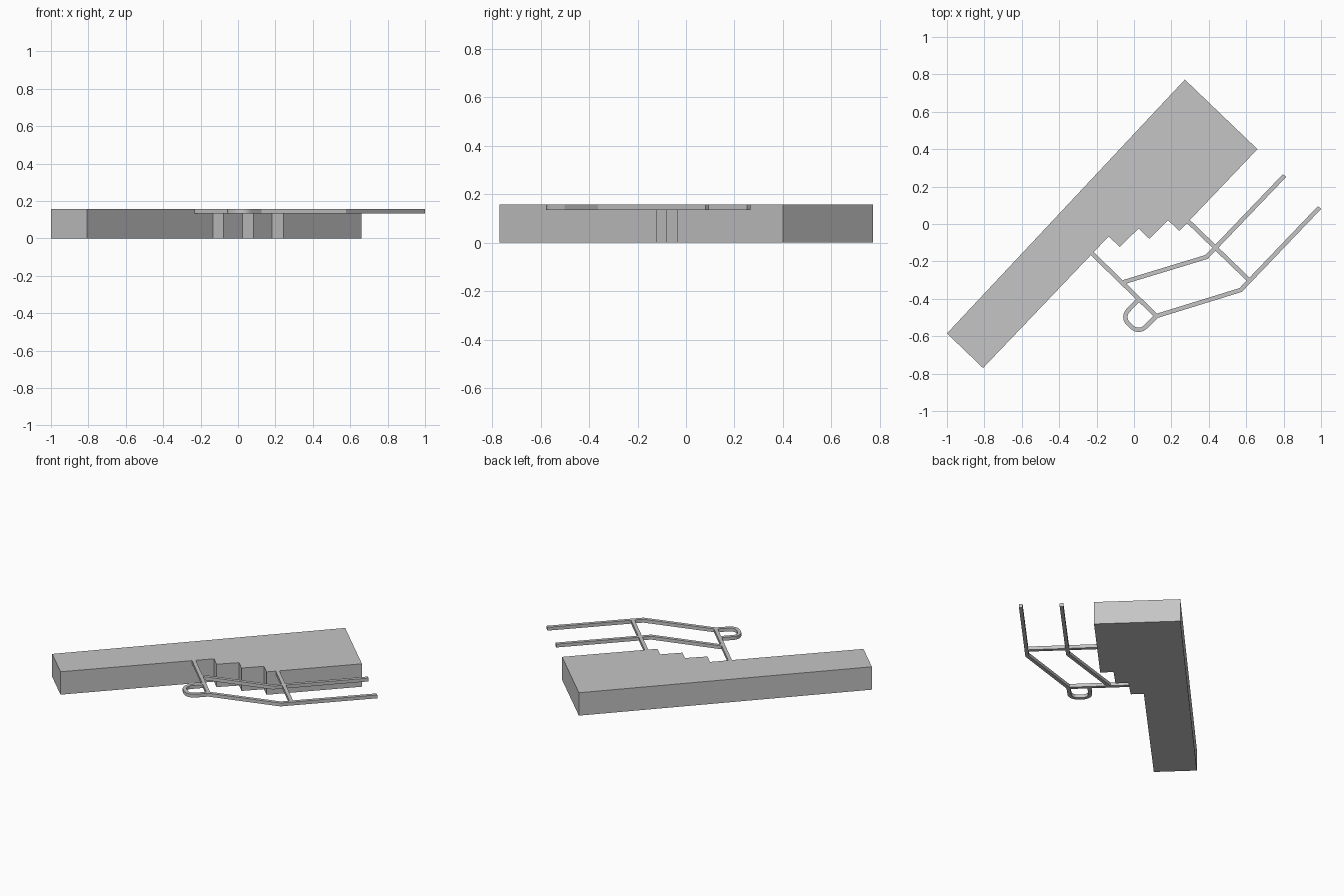
import bpy, bmesh
from math import cos, sin, pi
from mathutils import Vector

cube = bpy.data.objects.get("Cube")
if cube:
    bpy.data.objects.remove(cube)

TOP = 0.157
BAR = 0.023

grey = bpy.data.materials.new("mid_grey")
grey.use_nodes = True
COLOUR = (0.56, 0.56, 0.56, 1.0)
grey.diffuse_color = COLOUR
grey.node_tree.nodes["Principled BSDF"].inputs["Base Color"].default_value = COLOUR


def prism(name, outline, z0, z1):
    """Extrude a flat outline between two heights."""
    bm = bmesh.new()
    face = bm.faces.new([bm.verts.new((p[0], p[1], z0)) for p in outline])
    ext = bmesh.ops.extrude_face_region(bm, geom=[face])
    moved = [v for v in ext["geom"] if isinstance(v, bmesh.types.BMVert)]
    bmesh.ops.translate(bm, verts=moved, vec=(0, 0, z1 - z0))
    # Keep the underside closed
    if face.is_valid is False:
        bm.faces.new([v for v in bm.verts if v not in moved])
    bmesh.ops.recalc_face_normals(bm, faces=bm.faces)
    mesh = bpy.data.meshes.new(name)
    bm.to_mesh(mesh)
    bm.free()
    mesh.materials.append(grey)
    obj = bpy.data.objects.new(name, mesh)
    bpy.context.collection.objects.link(obj)
    return obj


def fillet(before, corner, after, radius, steps=8):
    """Round a right-angled corner with a quarter arc."""
    a = (before - corner).normalized() * radius
    b = (after - corner).normalized() * radius
    angles = [pi / 2 * i / steps for i in range(steps + 1)]
    return [corner + a * (1 - sin(t)) + b * (1 - cos(t)) for t in angles]


def bar(name, path):
    """Square bar with mitred bends along a flat path."""
    path = [Vector(p) for p in path]
    dirs = [(q - p).normalized() for p, q in zip(path, path[1:])]
    left, right = [], []
    for i, p in enumerate(path):
        d0, d1 = dirs[max(i - 1, 0)], dirs[min(i, len(dirs) - 1)]
        n0, n1 = Vector((-d0.y, d0.x)), Vector((-d1.y, d1.x))
        mitre = (n0 + n1) / (1 + n0.dot(n1)) * BAR / 2
        left.append(p + mitre)
        right.append(p - mitre)
    return prism(name, left + right[::-1], TOP - BAR, TOP)


# Solid stair block with its sawtooth steps
prism("stair_block", [
    (-1, -.585), (-.807, -.77), (-.135, -.066), (-.077, -.123),
    (.025, -.024), (.083, -.08), (.182, .02), (.243, -.037),
    (.66, .40), (.272, .772)], 0, TOP)

# Posts standing on the lowest and highest step
foot = Vector((.12, -.492))
bar("lower_post", [(-.225, -.157), foot])
bar("upper_post", [(.289, .015), (.617, -.302)])

# Inner rail
bar("lower_handrail", [(.805, .259), (.388, -.176), (-.056, -.311)])

# Outer rail, which curls round into a rounded end loop
c1, c2, loop_end = Vector((.026, -.586)), Vector((-.067, -.499)), Vector((.024, -.404))
loop = fillet(foot, c1, c2, .05) + fillet(c1, c2, loop_end, .05)
rail = bar("upper_handrail", [(.992, .088), (.57, -.353), foot] + loop + [loop_end])

# Smooth the curl while keeping the bar edges sharp
bpy.ops.object.select_all(action="DESELECT")
rail.select_set(True)
bpy.context.view_layer.objects.active = rail
bpy.ops.object.shade_smooth_by_angle(angle=0.25)
